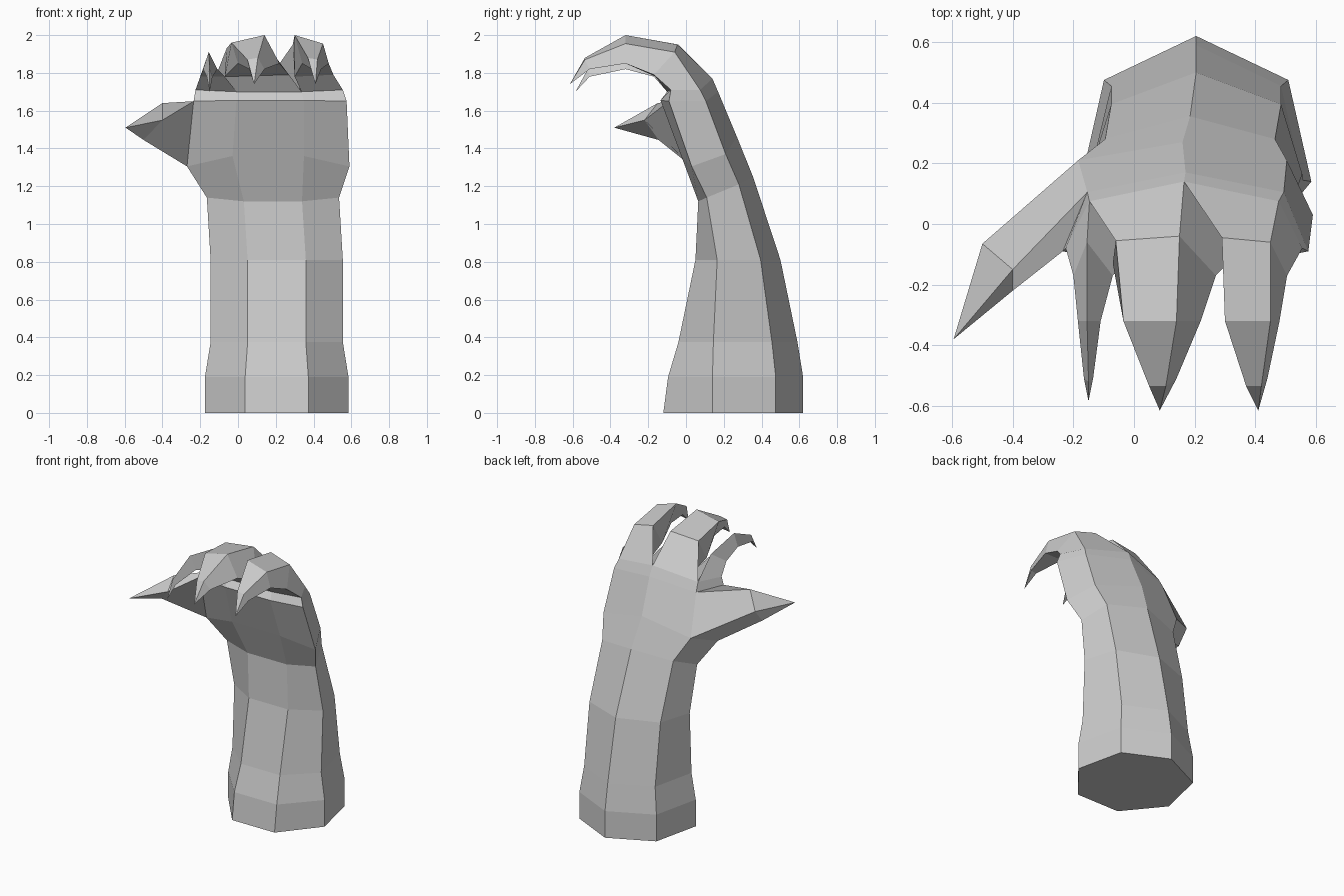
import bpy
import bmesh
from mathutils import Vector

default_cube = bpy.data.objects.get("Cube")
if default_cube:
    bpy.data.objects.remove(default_cube, do_unlink=True)

# One plain grey for the whole model
grey = bpy.data.materials.new("plain_grey")
grey.use_nodes = True
colour = (0.6, 0.6, 0.6, 1)
grey.diffuse_color = colour
grey.node_tree.nodes["Principled BSDF"].inputs["Base Color"].default_value = colour


def loft(name, rings, tip=None, cap_start=False):
    """Skin a list of matching loops, optionally ending in a point."""
    bm = bmesh.new()
    loops = [[bm.verts.new(point) for point in ring] for ring in rings]
    count = len(loops[0])
    for low, high in zip(loops, loops[1:]):
        for i in range(count):
            j = (i + 1) % count
            bm.faces.new((low[i], low[j], high[j], high[i]))
    if cap_start:
        bm.faces.new(loops[0])
    if tip:
        end = bm.verts.new(tip)
        last = loops[-1]
        for i in range(count):
            bm.faces.new((last[i], last[(i + 1) % count], end))
    bmesh.ops.recalc_face_normals(bm, faces=bm.faces)
    mesh = bpy.data.meshes.new(name)
    bm.to_mesh(mesh)
    bm.free()
    mesh.materials.append(grey)
    obj = bpy.data.objects.new(name, mesh)
    bpy.context.collection.objects.link(obj)
    return obj


def arm_ring(centre, half, front, side, rear, spine):
    """Seven-sided section, mirrored about its centre; pairs are (y, z)."""
    def at(factor, pair):
        return Vector((centre + factor * half, *pair))
    return [at(-0.44, front), at(0.44, front), at(1, side), at(0.8, rear),
            at(0, spine), at(-0.8, rear), at(-1, side)]


# Forearm, wrist and palm sections from the base up to the knuckles
arm = [
    arm_ring(0.205, 0.38, front=(-0.12, 0), side=(0.14, 0), rear=(0.475, 0), spine=(0.62, 0)),
    arm_ring(0.205, 0.38, front=(-0.095, 0.19), side=(0.14, 0.19), rear=(0.475, 0.19), spine=(0.62, 0.19)),
    arm_ring(0.205, 0.35, front=(-0.04, 0.375), side=(0.145, 0.375), rear=(0.455, 0.375), spine=(0.59, 0.375)),
    arm_ring(0.205, 0.35, front=(0.05, 0.81), side=(0.165, 0.81), rear=(0.395, 0.81), spine=(0.5, 0.81)),
    arm_ring(0.185, 0.35, front=(0.065, 1.12), side=(0.11, 1.14), rear=(0.28, 1.21), spine=(0.355, 1.25)),
    arm_ring(0.16, 0.43, front=(-0.025, 1.36), side=(0.03, 1.305), rear=(0.21, 1.37), spine=(0.27, 1.46)),
    arm_ring(0.17, 0.405, front=(-0.135, 1.655), side=(-0.09, 1.65), rear=(0.105, 1.65), spine=(0.17, 1.70)),
    arm_ring(0.165, 0.39, front=(-0.10, 1.70), side=(-0.08, 1.71), rear=(0.075, 1.71), spine=(0.14, 1.77)),
]
loft("forearm_and_palm", arm, cap_start=True)

# Fingers share the knuckle loop, so they close the top of the palm
front_l, front_r, side_r, rear_r, spine, rear_l, side_l = arm[-1]

loft("middle_claw_finger", [
    [rear_l, spine, front_r, front_l],
    [(-0.06, -0.055, 1.93), (0.15, -0.04, 1.95), (0.27, -0.17, 1.79), (-0.07, -0.13, 1.78)],
    [(-0.035, -0.32, 1.96), (0.14, -0.32, 2), (0.22, -0.32, 1.85), (0, -0.32, 1.85)],
    [(0.05, -0.535, 1.87), (0.105, -0.535, 1.88), (0.14, -0.51, 1.82), (0.06, -0.52, 1.82)],
], tip=(0.085, -0.615, 1.74))

loft("outer_claw_finger", [
    [spine, rear_r, side_r, front_r],
    [(0.29, -0.045, 1.95), (0.45, -0.06, 1.91), (0.505, -0.17, 1.79), (0.30, -0.16, 1.78)],
    [(0.30, -0.32, 2), (0.45, -0.32, 1.955), (0.48, -0.32, 1.85), (0.34, -0.32, 1.85)],
    [(0.37, -0.535, 1.88), (0.42, -0.535, 1.87), (0.44, -0.51, 1.82), (0.39, -0.52, 1.82)],
], tip=(0.41, -0.615, 1.74))

loft("inner_claw_finger", [
    [rear_l, front_l, side_l],
    [(-0.155, -0.06, 1.86), (-0.07, -0.17, 1.78), (-0.20, -0.17, 1.78)],
    [(-0.155, -0.32, 1.91), (-0.11, -0.32, 1.82), (-0.185, -0.32, 1.82)],
    [(-0.15, -0.52, 1.82), (-0.135, -0.51, 1.78), (-0.165, -0.51, 1.78)],
], tip=(-0.15, -0.585, 1.70))

# Thumb grows out of the palm's side panel
lower, upper = arm[5], arm[6]
loft("thumb_claw", [
    [upper[5], lower[5], lower[6], upper[6]],
    [(-0.40, -0.15, 1.64), (-0.50, -0.065, 1.54), (-0.50, -0.145, 1.445), (-0.40, -0.22, 1.55)],
], tip=(-0.595, -0.38, 1.51))
